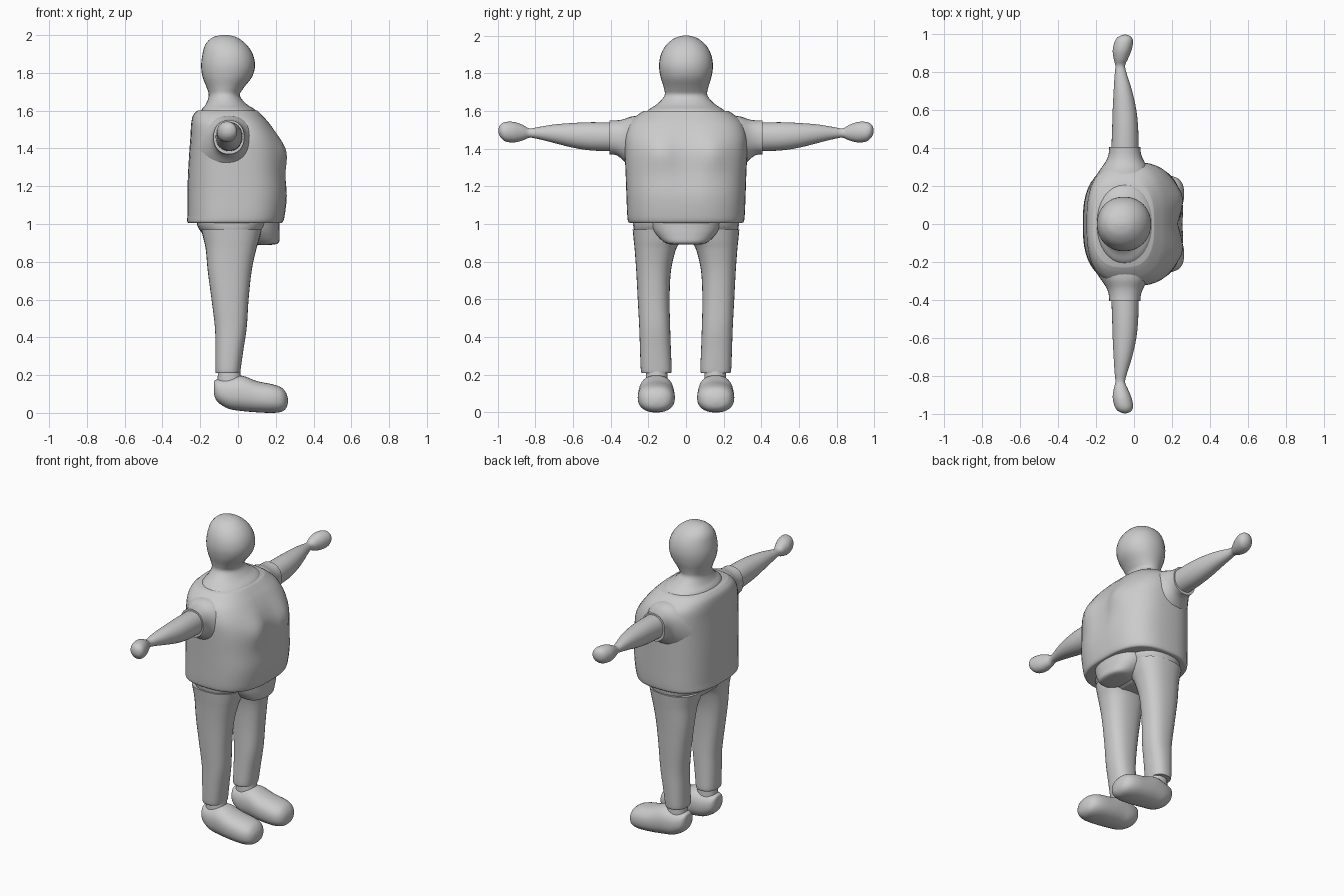
import bpy, bmesh, math
from mathutils import Vector

grey = bpy.data.materials.new("plain grey")
grey.diffuse_color = (0.6, 0.6, 0.6, 1)


def smooth_rows(rows, steps):
    """Catmull-Rom interpolation between the given section rows."""
    out = []
    for i in range(len(rows) - 1):
        p0, p1 = rows[max(i - 1, 0)], rows[i]
        p2, p3 = rows[i + 1], rows[min(i + 2, len(rows) - 1)]
        for k in range(steps):
            t = k / steps
            out.append([0.5 * (2 * b + (c - a) * t + (2 * a - 5 * b + 4 * c - d) * t * t
                               + (3 * b - a - 3 * c + d) * t ** 3)
                        for a, b, c, d in zip(p0, p1, p2, p3)])
    return out + [list(rows[-1])]


def loft(name, axis, rows, power=2.0, side=1, shape=None, segs=32, steps=4):
    """Skin rounded sections: (position, low u, high u, low v, high v).
    u, v are the two remaining axes in x, y, z order."""
    bm = bmesh.new()
    u, v = [a for a in range(3) if a != axis]
    rings = []
    for pos, u0, u1, v0, v1 in smooth_rows(rows, steps):
        ring = []
        for k in range(segs):
            a = 2 * math.pi * k / segs
            c, s = math.cos(a), math.sin(a)
            p = Vector((0, 0, 0))
            p[axis] = pos
            p[u] = (u0 + u1) / 2 + (u1 - u0) / 2 * math.copysign(abs(c) ** (2 / power), c)
            p[v] = (v0 + v1) / 2 + (v1 - v0) / 2 * math.copysign(abs(s) ** (2 / power), s)
            if shape:
                shape(p)
            p.y *= side
            ring.append(bm.verts.new(p))
        rings.append(ring)
    for a, b in zip(rings, rings[1:]):
        for k in range(segs):
            j = (k + 1) % segs
            bm.faces.new((a[k], a[j], b[j], b[k]))
    bm.faces.new(rings[0])
    bm.faces.new(rings[-1])
    bmesh.ops.recalc_face_normals(bm, faces=bm.faces)
    mesh = bpy.data.meshes.new(name)
    bm.to_mesh(mesh)
    bm.free()
    mesh.materials.append(grey)
    ob = bpy.data.objects.new(name, mesh)
    bpy.context.collection.objects.link(ob)
    bpy.ops.object.select_all(action='DESELECT')
    ob.select_set(True)
    bpy.context.view_layer.objects.active = ob
    bpy.ops.object.shade_smooth_by_angle(angle=math.radians(45))
    return ob


def chest(p):
    """Two soft chest lumps and a shallow groove down the front."""
    if p.x > 0.05:
        lump = math.exp(-((abs(p.y) - 0.14) / 0.07) ** 2 - ((p.z - 1.38) / 0.09) ** 2)
        groove = math.exp(-(p.y / 0.06) ** 2 - ((p.z - 1.32) / 0.18) ** 2)
        p.x += 0.02 * lump - 0.02 * groove


# Head with neck spreading into the shoulders
loft("head_and_neck", 2, [
    (1.54, -0.21, 0.12, -0.23, 0.23), (1.60, -0.195, 0.095, -0.205, 0.205),
    (1.635, -0.17, 0.045, -0.155, 0.155), (1.68, -0.155, 0.01, -0.115, 0.115),
    (1.72, -0.165, 0.03, -0.117, 0.117), (1.78, -0.188, 0.075, -0.135, 0.135),
    (1.84, -0.195, 0.09, -0.143, 0.143), (1.90, -0.188, 0.078, -0.133, 0.133),
    (1.95, -0.173, 0.045, -0.105, 0.105), (1.985, -0.14, 0.00, -0.062, 0.062),
    (1.998, -0.10, -0.04, -0.022, 0.022), (2.0, -0.073, -0.067, -0.003, 0.003)], 2.1)

# Loose shirt body
loft("shirt", 2, [
    (1.005, -0.25, 0.22, -0.285, 0.285), (1.01, -0.268, 0.238, -0.305, 0.305),
    (1.05, -0.268, 0.25, -0.312, 0.312), (1.15, -0.268, 0.262, -0.316, 0.316),
    (1.26, -0.265, 0.255, -0.32, 0.32), (1.38, -0.258, 0.245, -0.325, 0.325),
    (1.46, -0.252, 0.215, -0.325, 0.325), (1.53, -0.248, 0.17, -0.305, 0.305),
    (1.575, -0.238, 0.13, -0.262, 0.262), (1.60, -0.215, 0.105, -0.225, 0.225)],
    2.7, shape=chest, segs=48)

# Belly hanging below the hem
loft("belly", 2, [
    (0.89, 0.10, 0.18, -0.07, 0.07), (0.90, 0.06, 0.215, -0.11, 0.11),
    (0.94, -0.02, 0.22, -0.155, 0.155), (0.98, -0.08, 0.22, -0.185, 0.185),
    (1.03, -0.10, 0.22, -0.20, 0.20)], 2.3)

# Trouser seat joining the legs
loft("trouser_seat", 2, [
    (0.89, -0.10, 0.05, -0.10, 0.10), (0.915, -0.165, 0.10, -0.20, 0.20),
    (0.95, -0.19, 0.13, -0.265, 0.265), (0.99, -0.215, 0.16, -0.28, 0.28),
    (1.03, -0.22, 0.17, -0.28, 0.28)], 2.5)

for label, side in (("left", 1), ("right", -1)):
    # Short sleeve
    loft(label + "_sleeve", 1, [
        (0.24, -0.21, 0.11, 1.24, 1.575), (0.29, -0.175, 0.08, 1.29, 1.57),
        (0.335, -0.145, 0.05, 1.34, 1.555), (0.37, -0.133, 0.037, 1.365, 1.55),
        (0.405, -0.13, 0.033, 1.37, 1.55)], 2.2, side)
    # Bare arm tapering to the wrist, ending in a rounded fist
    loft(label + "_arm", 1, [
        (0.36, -0.12, 0.025, 1.385, 1.538), (0.50, -0.115, 0.022, 1.39, 1.54),
        (0.60, -0.112, 0.012, 1.405, 1.536), (0.70, -0.107, -0.01, 1.43, 1.528),
        (0.78, -0.102, -0.035, 1.45, 1.515), (0.83, -0.098, -0.047, 1.458, 1.507),
        (0.865, -0.106, -0.033, 1.444, 1.525), (0.91, -0.112, -0.014, 1.433, 1.541),
        (0.955, -0.103, -0.005, 1.437, 1.542), (0.98, -0.087, -0.012, 1.455, 1.532),
        (0.992, -0.065, -0.03, 1.475, 1.515), (0.995, -0.05, -0.045, 1.492, 1.498)],
        2.1, side)
    # Trouser leg
    loft(label + "_leg", 2, [
        (0.21, -0.117, 0.01, 0.08, 0.235), (0.23, -0.12, 0.014, 0.076, 0.24),
        (0.33, -0.12, 0.028, 0.08, 0.244), (0.45, -0.122, 0.046, 0.084, 0.248),
        (0.60, -0.14, 0.056, 0.087, 0.256), (0.75, -0.16, 0.072, 0.08, 0.264),
        (0.86, -0.17, 0.095, 0.055, 0.272), (0.91, -0.18, 0.11, 0.03, 0.277),
        (0.97, -0.195, 0.125, 0.01, 0.283)], 2.4, side)
    # Ankle
    loft(label + "_ankle", 2, [
        (0.14, -0.11, 0.02, 0.095, 0.215), (0.24, -0.105, 0.01, 0.1, 0.21)], 2.2, side)
    # Rounded shoe
    loft(label + "_shoe", 0, [
        (-0.128, 0.145, 0.165, 0.125, 0.15), (-0.125, 0.115, 0.195, 0.09, 0.17),
        (-0.105, 0.09, 0.22, 0.055, 0.178), (-0.05, 0.072, 0.24, 0.022, 0.188),
        (0.02, 0.065, 0.25, 0.01, 0.197), (0.10, 0.06, 0.255, 0.003, 0.168),
        (0.18, 0.06, 0.255, 0.0, 0.152), (0.23, 0.075, 0.24, 0.006, 0.134),
        (0.255, 0.105, 0.21, 0.025, 0.105), (0.264, 0.145, 0.17, 0.052, 0.075)],
        2.3, side)
